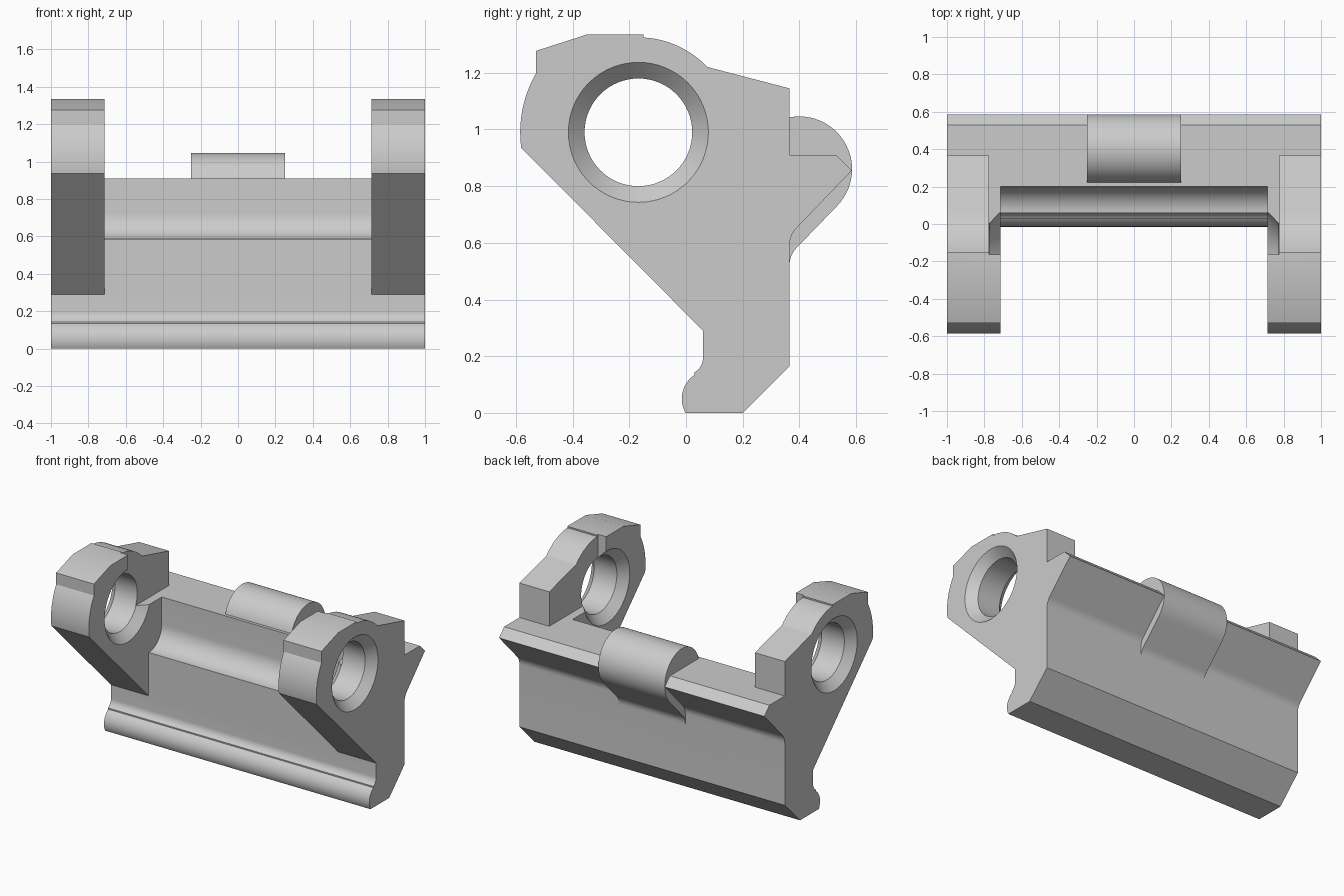
import bpy, bmesh, math

if "Cube" in bpy.data.objects:
    bpy.data.objects.remove(bpy.data.objects["Cube"])

grey = bpy.data.materials.new("plain grey")
grey.diffuse_color = (0.6, 0.6, 0.6, 1)
grey.use_nodes = True
grey.node_tree.nodes["Principled BSDF"].inputs["Base Color"].default_value = grey.diffuse_color


def arc(cy, cz, r, a0, a1, n=16):
    """Points on an arc in the y-z plane, angles in degrees."""
    angles = [math.radians(a0 + (a1 - a0) * i / n) for i in range(n + 1)]
    return [(cy + r * math.cos(a), cz + r * math.sin(a)) for a in angles]


def finish(name, bm):
    bmesh.ops.recalc_face_normals(bm, faces=bm.faces)
    mesh = bpy.data.meshes.new(name)
    bm.to_mesh(mesh)
    bm.free()
    mesh.materials.append(grey)
    ob = bpy.data.objects.new(name, mesh)
    bpy.context.collection.objects.link(ob)
    return ob


def extrude(name, profile, x0, x1):
    """Extrude a y-z profile along x."""
    bm = bmesh.new()
    face = bm.faces.new([bm.verts.new((x0, y, z)) for y, z in profile])
    res = bmesh.ops.extrude_face_region(bm, geom=[face])
    moved = [v for v in res["geom"] if isinstance(v, bmesh.types.BMVert)]
    bmesh.ops.translate(bm, verts=moved, vec=(x1 - x0, 0, 0))
    return finish(name, bm)


def lathe_x(name, rings, cy, cz, n=64):
    """Solid of revolution about an axis parallel to x."""
    bm = bmesh.new()
    loops = [[bm.verts.new((x, cy + r * math.cos(math.tau * i / n),
                            cz + r * math.sin(math.tau * i / n))) for i in range(n)]
             for x, r in rings]
    for a, b in zip(loops, loops[1:]):
        for i in range(n):
            j = (i + 1) % n
            bm.faces.new((a[i], a[j], b[j], b[i]))
    bm.faces.new(loops[0])
    bm.faces.new(loops[-1])
    return finish(name, bm)


def boolean(target, tool, operation):
    mod = target.modifiers.new("boolean", "BOOLEAN")
    mod.operation = operation
    mod.solver = "EXACT"
    mod.object = tool
    bpy.context.view_layer.objects.active = target
    bpy.ops.object.modifier_apply(modifier=mod.name)
    bpy.data.objects.remove(tool)


# Full-width rail body with rounded toe and ridged back
body = [(0, 0), (0.2, 0), (0.365, 0.165)]
body += arc(0.455, 0.59, 0.09, 180, 135, 8)
body += [(0.585, 0.855), (0.53, 0.91), (0.2, 0.91)]
body += arc(0.06, 0.725, 0.14, 0, -90)
body += arc(0.0, 0.195, 0.06, 0, -60, 8)
body += arc(0.085, 0.05, 0.1, 123, 210, 12)
bracket = extrude("bracket", body, -1, 1)

# Rounded knob on the middle of the back edge
knob = arc(0.4, 0.86, 0.186, 180, -45, 40)
knob += arc(0.455, 0.52, 0.09, 135, 180, 8) + [(0.3, 0.52), (0.3, 0.8)]
boolean(bracket, extrude("knob", knob, -0.25, 0.25), "UNION")

# Pierced ears at both ends
HY, HZ = -0.168, 0.99
ear = [(0.06, 0.29), (0.2, 0.3), (0.3, 0.8), (0.365, 0.86), (0.365, 1.145)]
ear += arc(HY, HZ, 0.335, 43.5, 87)
ear += [(-0.15, 1.335), (-0.35, 1.335), (-0.53, 1.277)]
ear += arc(HY, HZ, 0.417, 150, 187.5)
for s in (-1, 1):
    part = extrude("ear", ear, s * 0.715, s)
    # Through hole, countersunk on both faces
    rings = [(0.705, 0.257), (0.772, 0.19), (0.943, 0.19), (1.01, 0.257)]
    hole = lathe_x("hole_cutter", [(s * x, r) for x, r in rings], HY, HZ)
    boolean(part, hole, "DIFFERENCE")
    # Shallow slot on the inner face
    slot = [(-0.162, 0.91), (0.6, 0.91), (0.6, 1.5), (-0.162, 1.5)]
    boolean(part, extrude("slot_cutter", slot, s * 0.6, s * 0.775), "DIFFERENCE")
    boolean(bracket, part, "UNION")

bpy.ops.object.select_all(action="DESELECT")
bracket.select_set(True)
bpy.context.view_layer.objects.active = bracket
bpy.ops.object.shade_smooth_by_angle(angle=math.radians(25))
